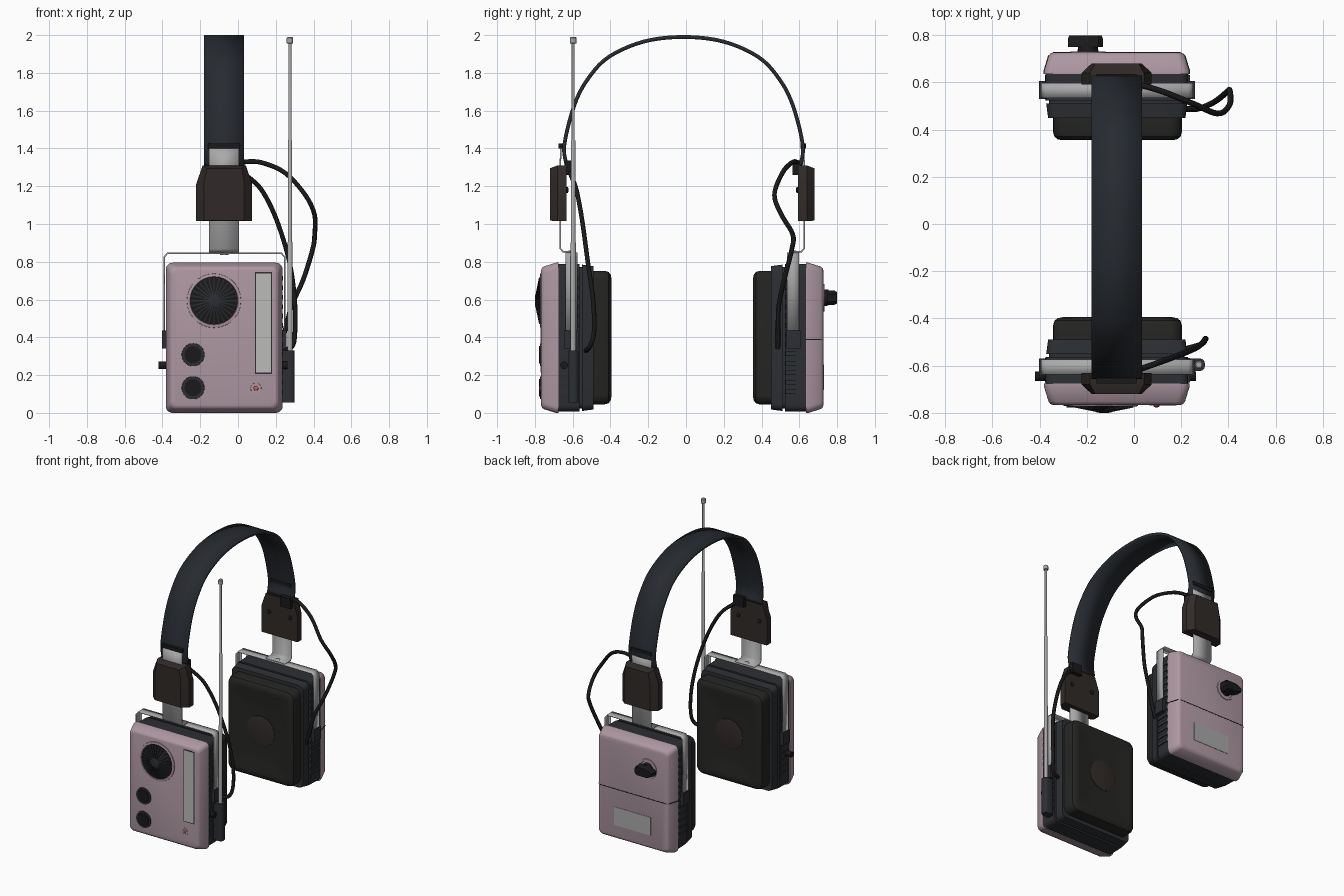
import bpy, bmesh
from math import sin, cos, pi
from mathutils import Vector

if "Cube" in bpy.data.objects:
    bpy.data.objects.remove(bpy.data.objects["Cube"])

MATS = {}
COL = dict(pink=(0.42, 0.31, 0.36), dark=(0.025, 0.028, 0.033), foam=(0.018, 0.018, 0.017),
           brown=(0.03, 0.023, 0.021), metal=(0.4, 0.4, 0.4), pale=(0.5, 0.5, 0.48),
           navy=(0.02, 0.024, 0.03), red=(0.5, 0.12, 0.1), black=(0.01, 0.01, 0.01))


def finish(bm, name, col):
    bmesh.ops.recalc_face_normals(bm, faces=bm.faces)
    me = bpy.data.meshes.new(name)
    bm.to_mesh(me)
    bm.free()
    ob = bpy.data.objects.new(name, me)
    bpy.context.collection.objects.link(ob)
    if col not in MATS:
        MATS[col] = bpy.data.materials.new(col)
        MATS[col].diffuse_color = (*COL[col], 1)
    me.materials.append(MATS[col])
    bpy.ops.object.select_all(action='DESELECT')
    ob.select_set(True)
    bpy.context.view_layer.objects.active = ob
    bpy.ops.object.shade_smooth_by_angle(angle=0.6)
    return ob


def add_loft(bm, rings, fn):
    """Skin a stack of (outline, height) rings; fn maps (u, v, w) to world."""
    loops = [[bm.verts.new(fn(u, v, w)) for u, v in o] for o, w in rings]
    for a, b in zip(loops, loops[1:]):
        for i in range(len(a)):
            j = (i + 1) % len(a)
            bm.faces.new((a[i], a[j], b[j], b[i]))
    bm.faces.new(loops[0])
    bm.faces.new(loops[-1])


def loft(name, rings, fn, col):
    bm = bmesh.new()
    add_loft(bm, rings, fn)
    return finish(bm, name, col)


def rect(u0, u1, v0, v1, i=0):
    return [(u0 + i, v0 + i), (u1 - i, v0 + i), (u1 - i, v1 - i), (u0 + i, v1 - i)]


def rrect(u0, u1, v0, v1, i=0, r=0.035, n=5):
    pts = []
    for k, (u, v) in enumerate([(u1 - i - r, v1 - i - r), (u0 + i + r, v1 - i - r),
                                (u0 + i + r, v0 + i + r), (u1 - i - r, v0 + i + r)]):
        pts += [(u + r * cos((k + t / n) * pi / 2), v + r * sin((k + t / n) * pi / 2)) for t in range(n + 1)]
    return pts


def circ(u, v, r, n=24):
    return [(u + r * cos(2 * pi * k / n), v + r * sin(2 * pi * k / n)) for k in range(n)]


def lathe(name, u, v, prof, fn, col, n=24):
    return loft(name, [(circ(u, v, r, n), w) for r, w in prof], fn, col)


def box(name, u0, u1, v0, v1, w0, w1, fn, col):
    return loft(name, [(rect(u0, u1, v0, v1), w0), (rect(u0, u1, v0, v1), w1)], fn, col)


def strip(name, path, w0, w1, thick, fn, col):
    """Bent ribbon along a path in (u, v), given thickness by solidify."""
    bm = bmesh.new()
    rows = [[bm.verts.new(fn(u, v, w)) for w in (w0, w1)] for u, v in path]
    for a, b in zip(rows, rows[1:]):
        bm.faces.new((a[0], a[1], b[1], b[0]))
    ob = finish(bm, name, col)
    m = ob.modifiers.new("thickness", 'SOLIDIFY')
    m.thickness, m.offset, m.use_even_offset = thick, 0, True
    return ob


def smooth_path(p, n=5):
    p = [Vector(q) for q in p]
    p = [2 * p[0] - p[1]] + p + [2 * p[-1] - p[-2]]
    out = []
    for a, b, c, d in zip(p, p[1:], p[2:], p[3:]):
        for k in range(n):
            t = k / n
            out.append(0.5 * (2 * b + (c - a) * t + (2 * a - 5 * b + 4 * c - d) * t * t
                              + (3 * b - a - 3 * c + d) * t ** 3))
    return out + [p[-2]]


def cable(name, pts):
    cu = bpy.data.curves.new(name, 'CURVE')
    cu.dimensions, cu.bevel_depth, cu.bevel_resolution, cu.use_fill_caps = '3D', 0.0125, 2, True
    sp = cu.splines.new('POLY')
    path = smooth_path(pts)
    sp.points.add(len(path) - 1)
    for q, co in zip(sp.points, path):
        q.co = (*co, 1)
    sp.use_smooth = True
    ob = bpy.data.objects.new(name, cu)
    bpy.context.collection.objects.link(ob)
    cu.materials.append(MATS['black'])


up = lambda u, v, w: (u, v, w)
side = lambda u, v, w: (w, u, v)
CUP = (-0.382, 0.236, 0.0, 0.795)

# Parts shared by both sides; w (or d) is the distance outwards from the middle
for s, tag in ((-1, "front"), (1, "back")):
    out = lambda u, v, w, s=s: (u, -0.02 + s * w, v)
    prof = lambda u, v, w, s=s: (w, -0.02 + s * u, v)
    # outer shell, inner housing, ear cushion
    loft(tag + "_shell", [(rrect(*CUP, i), d) for d, i in
         ((0.655, 0.0), (0.668, 0.0), (0.733, 0.02), (0.743, 0.028), (0.747, 0.04))], out, 'pink')
    loft(tag + "_housing", [(rrect(*CUP, i), d) for d, i in
         ((0.47, 0.018), (0.53, 0.01), (0.531, 0.022), (0.543, 0.022), (0.544, 0.008), (0.656, 0.006))], out, 'dark')
    cu = (-0.343, 0.203, 0.045, 0.752)
    loft(tag + "_cushion", [(rrect(*cu, i, 0.05), d) for d, i in
         ((0.475, 0.0), (0.41, 0.0), (0.39, 0.006), (0.379, 0.02), (0.375, 0.04), (0.377, 0.06),
          (0.385, 0.12), (0.39, 0.18))], out, 'foam')
    lathe(tag + "_cushion_mesh", -0.07, 0.4, [(0.115, 0.4), (0.115, 0.386), (0.1, 0.382)], out, 'brown', 12)
    # side ribs
    bm = bmesh.new()
    for k in range(13):
        z = 0.1 + k * 0.05
        for x in (-0.378, 0.228):
            add_loft(bm, [(rect(x, x + 0.009, z, z + 0.025), d) for d in (0.548, 0.652)], out)
    finish(bm, tag + "_side_ribs", 'dark')
    # yoke strip with its lower clips
    strip(tag + "_yoke", [(-0.391, 0.43), (-0.391, 0.825), (-0.373, 0.846), (0.229, 0.846),
                          (0.247, 0.825), (0.247, 0.43)], 0.555, 0.618, 0.008, out, 'metal')
    for x, e in ((-0.402, "left"), (0.228, "right")):
        box(f"{tag}_yoke_clip_{e}", x, x + 0.03, 0.34, 0.435, 0.55, 0.625, out, 'dark')
    lathe(tag + "_yoke_pivot", -0.073, -0.02 + s * 0.587, [(0.022, 0.835), (0.022, 0.856), (0.012, 0.86)], up, 'metal', 12)
    # height slider and its holder
    strip(tag + "_slider", [(0.565, 0.853), (0.63, 0.853), (0.646, 0.87), (0.646, 1.31), (0.642, 1.4)],
          -0.153, 0.005, 0.008, prof, 'metal')
    hold = [(-0.222, 1.015), (0.075, 1.015), (0.075, 1.21), (0.042, 1.31), (-0.187, 1.31), (-0.222, 1.21)]
    face = [(-0.18, 1.018), (0.033, 1.018), (0.033, 1.22), (0.02, 1.295), (-0.165, 1.295), (-0.18, 1.22)]
    loft(tag + "_slider_holder", [(hold, 0.612), (hold, 0.66), (face, 0.7)], out, 'brown')
    for x in (-0.16, 0.013):
        lathe(f"{tag}_holder_rivet_{'left' if x < 0 else 'right'}", x, 1.18,
              [(0.016, 0.62), (0.016, 0.606), (0.008, 0.602)], out, 'black', 10)
    box(tag + "_cable_clip", -0.05, 0.035, 1.26, 1.335, 0.585, 0.62, out, 'black')
    box(tag + "_slider_stop", -0.158, 0.01, 1.4, 1.425, 0.625, 0.655, out, 'black')

# Headband
half = [(0.62, 1.31), (0.631, 1.42), (0.578, 1.63), (0.505, 1.77), (0.395, 1.885), (0.21, 1.966)]
arc = smooth_path([(-y, z) for y, z in half] + [(0, 1.99)] + half[::-1], 5)
strip("headband", [(p.x - 0.013, p.y) for p in arc], -0.18, 0.033, 0.02, side, 'navy')

front = lambda u, v, w: (u, -0.02 - w, v)
back = lambda u, v, w: (u, -0.02 + w, v)

# Front speaker: rim, cone, radial fins, centre cap
sx, sz = -0.127, 0.594
lathe("speaker_rim", sx, sz, [(0.145, 0.74), (0.143, 0.752), (0.128, 0.754), (0.122, 0.744)], front, 'pink', 28)
lathe("speaker_cone", sx, sz, [(0.126, 0.744), (0.126, 0.752), (0.04, 0.768)], front, 'black', 28)
bm = bmesh.new()
for k in range(28):
    c, q = cos(2 * pi * k / 28), sin(2 * pi * k / 28)
    fin = lambda r, d, t, c=c, q=q: front(sx + r * c - t * q, sz + r * q + t * c, d)
    add_loft(bm, [([(0.03, 0.76), (0.03, 0.777), (0.124, 0.758), (0.124, 0.748)], t) for t in (-0.003, 0.003)], fin)
finish(bm, "speaker_fins", 'dark')
lathe("speaker_cap", sx, sz, [(0.035, 0.76), (0.035, 0.777), (0.02, 0.78)], front, 'dark')

# Two dials, tuning window and indicator lamp
for z, n in ((0.308, "upper"), (0.133, "lower")):
    lathe(n + "_dial_rim", -0.238, z, [(0.062, 0.74), (0.06, 0.752), (0.05, 0.752)], front, 'dark')
    bm = bmesh.new()
    gear = [(-0.238 + r * cos(pi * k / 20), z + r * sin(pi * k / 20)) for k in range(40)
            for r in (0.048 if k % 2 else 0.042,)]
    add_loft(bm, [(gear, 0.75), (gear, 0.757)], front)
    finish(bm, n + "_dial", 'black')
box("tuning_window_frame", 0.09, 0.18, 0.207, 0.745, 0.74, 0.7485, front, 'dark')
box("tuning_window", 0.096, 0.174, 0.213, 0.739, 0.74, 0.75, front, 'pale')
lathe("lamp_ring", 0.095, 0.13, [(0.03, 0.74), (0.028, 0.75), (0.018, 0.75)], front, 'pink')
lathe("lamp", 0.095, 0.13, [(0.014, 0.745), (0.012, 0.754), (0.005, 0.757)], front, 'red', 12)

# Thumb wheels on the sides of the front cup
lathe("left_thumb_wheel", -0.645, 0.252, [(0.02, -0.42), (0.02, -0.37)], side, 'black', 14)
lathe("right_thumb_wheel", -0.645, 0.252, [(0.02, 0.22), (0.02, 0.262)], side, 'black', 14)

# Back cup: seam, label plate, pointer knob
seam = [(-0.384, 0.656), (0.238, 0.656), (0.238, 0.668), (0.218, 0.734), (0.197, 0.748),
        (-0.343, 0.748), (-0.364, 0.734), (-0.384, 0.668)]
loft("back_seam", [(seam, 0.386), (seam, 0.392)], lambda u, v, w: (u, -0.02 + v, w), 'black')
box("back_plate", -0.22, 0.08, 0.12, 0.255, 0.74, 0.7495, back, 'metal')
lathe("knob_ring", -0.195, 0.61, [(0.075, 0.74), (0.073, 0.752), (0.06, 0.752), (0.058, 0.746)], back, 'pink')
lathe("knob_base", -0.195, 0.61, [(0.045, 0.74), (0.042, 0.775)], back, 'black')
ptr = [(-0.28, 0.597), (-0.23, 0.572), (-0.15, 0.572), (-0.132, 0.59), (-0.132, 0.63), (-0.15, 0.648),
       (-0.23, 0.648), (-0.28, 0.623)]
tip = [(-0.205 + (x + 0.205) * 0.93, 0.61 + (z - 0.61) * 0.8) for x, z in ptr]
loft("knob_pointer", [(ptr, 0.77), (ptr, 0.805), (tip, 0.819)], back, 'black')

# Telescopic antenna and its socket
lathe("antenna", 0.275, -0.597, [(0.014, 0.3), (0.014, 0.9), (0.0115, 0.905), (0.0115, 1.44), (0.008, 1.445),
      (0.008, 1.955), (0.017, 1.957), (0.017, 1.985), (0.012, 1.99)], up, 'metal', 12)
loft("antenna_socket", [(rrect(0.225, 0.3, -0.623, -0.57, 0, 0.02, 3), z) for z in (0.055, 0.33)], up, 'dark')

# Cables from the holders to the cups
cable("front_cable", [(0.0, -0.62, 1.29), (0.04, -0.61, 1.26), (0.125, -0.58, 1.18), (0.205, -0.55, 1.02),
      (0.272, -0.52, 0.80), (0.3, -0.492, 0.6), (0.302, -0.487, 0.43), (0.285, -0.51, 0.35), (0.22, -0.53, 0.33)])
cable("back_cable", [(-0.03, 0.6, 1.31), (0.03, 0.588, 1.328), (0.125, 0.56, 1.325), (0.25, 0.51, 1.27),
      (0.355, 0.468, 1.155), (0.405, 0.505, 1.05), (0.406, 0.565, 0.945), (0.395, 0.56, 0.865),
      (0.345, 0.52, 0.705), (0.285, 0.492, 0.57), (0.25, 0.487, 0.44), (0.22, 0.487, 0.34)])

for m in bpy.data.materials:
    if m.users and not m.is_grease_pencil:
        m.use_nodes = True
        m.node_tree.nodes["Principled BSDF"].inputs["Base Color"].default_value = m.diffuse_color
